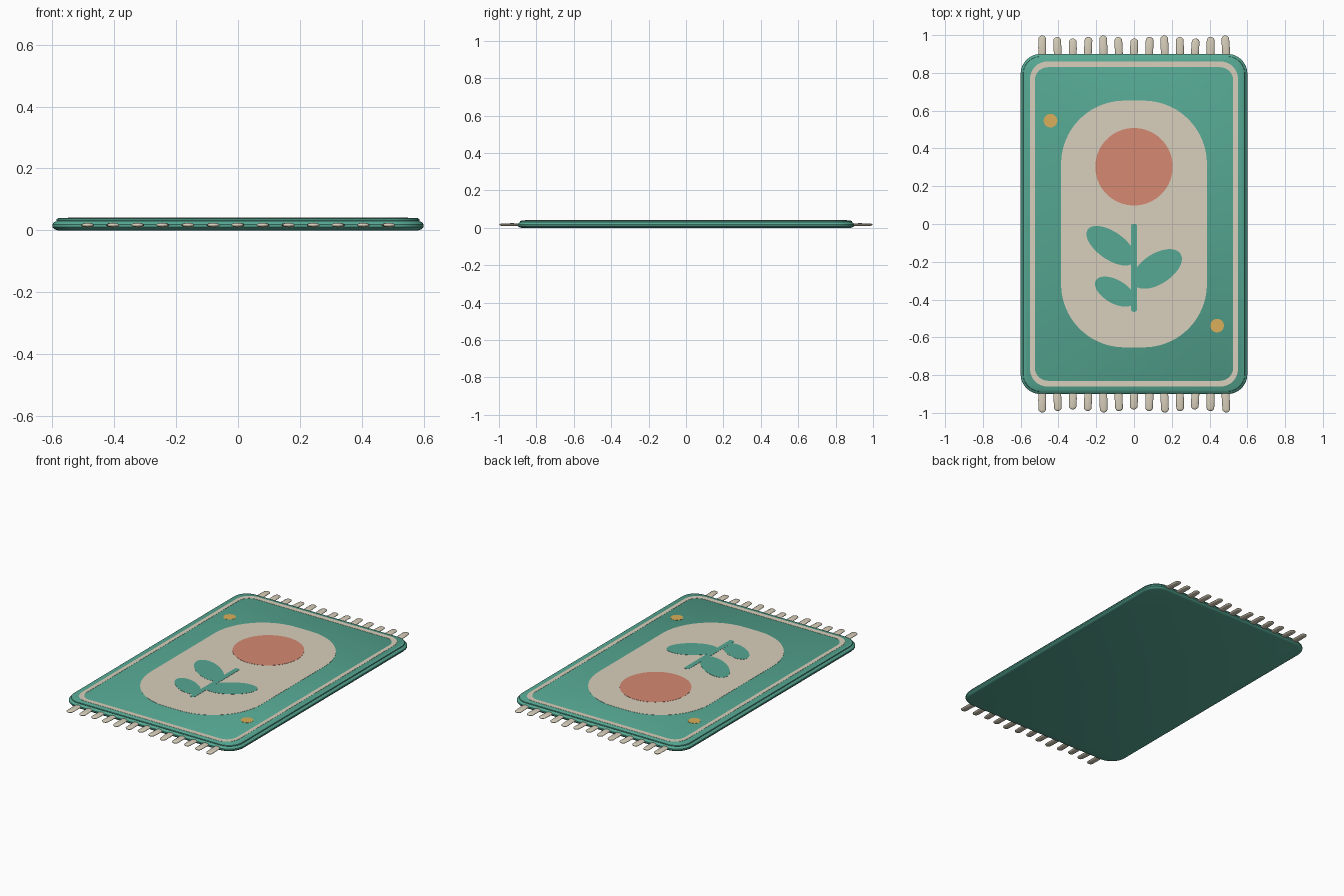
import bpy, bmesh, math
from mathutils import Matrix

if "Cube" in bpy.data.objects:
    bpy.data.objects.remove(bpy.data.objects["Cube"])


def material(name, rgb):
    lin = [((c / 255 + 0.055) / 1.055) ** 2.4 for c in rgb]
    m = bpy.data.materials.new(name)
    m.diffuse_color = (*lin, 1)
    m.use_nodes = True
    m.node_tree.nodes["Principled BSDF"].inputs["Base Color"].default_value = m.diffuse_color
    return m


GREEN = material("sea green", (86, 168, 147))
CREAM = material("warm cream", (216, 207, 187))
CORAL = material("coral", (214, 138, 113))
MUSTARD = material("mustard", (218, 175, 90))


def finish(name, bm, mat, smooth=None):
    bmesh.ops.recalc_face_normals(bm, faces=bm.faces)
    me = bpy.data.meshes.new(name)
    bm.to_mesh(me)
    bm.free()
    me.materials.append(mat)
    ob = bpy.data.objects.new(name, me)
    bpy.context.collection.objects.link(ob)
    if smooth:
        bpy.ops.object.select_all(action='DESELECT')
        ob.select_set(True)
        bpy.context.view_layer.objects.active = ob
        bpy.ops.object.shade_smooth_by_angle(angle=math.radians(smooth))
    return ob


def rounded(hx, hy, r, n=12):
    pts = []
    for k, (sx, sy) in enumerate([(1, 1), (-1, 1), (-1, -1), (1, -1)]):
        for i in range(n + 1):
            a = math.pi / 2 * (k + i / n)
            pts.append((sx * (hx - r) + r * math.cos(a), sy * (hy - r) + r * math.sin(a)))
    return pts


def ellipse(cx, cy, a, b, deg=0, n=48):
    t = math.radians(deg)
    out = []
    for i in range(n):
        u, v = a * math.cos(math.tau * i / n), b * math.sin(math.tau * i / n)
        out.append((cx + u * math.cos(t) - v * math.sin(t), cy + u * math.sin(t) + v * math.cos(t)))
    return out


def skin(bm, loops):
    """Join a list of (outline, z) loops of equal length."""
    rings = [[bm.verts.new((x, y, z)) for x, y in pts] for pts, z in loops]
    for p, q in zip(rings, rings[1:]):
        for i in range(len(p)):
            j = (i + 1) % len(p)
            bm.faces.new((p[i], p[j], q[j], q[i]))
    return rings


def plate(name, pts, z0, z1, mat):
    bm = bmesh.new()
    rings = skin(bm, [(pts, z0), (pts, z1)])
    top = bm.faces.new(rings[-1])
    if top.calc_center_median().z and top.normal.z < 0:
        top.normal_flip()
    return finish(name, bm, mat)


# Rug body: bulging base with a slightly smaller raised top
TOP = 0.04
profile = [(.018, 0), (.006, .004), (0, .011), (0, .019), (.005, .026), (.014, .030),
           (.013, .032), (.014, .036), (.020, TOP)]
bm = bmesh.new()
rings = skin(bm, [(rounded(.6 - d, .9 - d, .105 - d), z) for d, z in profile])
bm.faces.new(rings[0])
bm.faces.new(rings[-1])
finish("rug_body", bm, GREEN, 35)

# Cream border line
L1, L2 = TOP + .001, TOP + .002
bm = bmesh.new()
outer, inner = rounded(.55, .86, .09), rounded(.525, .83, .07)
skin(bm, [(outer, TOP), (outer, L1), (inner, L1), (inner, TOP)])
finish("border_line", bm, CREAM)

# Woven picture: panel, sun, plant, dots
plate("centre_panel", rounded(.386, .653, .335, 20), TOP, L1, CREAM)
plate("sun", ellipse(0, .303, .205, .205, n=64), L1, L2, CORAL)
plate("stem", [(x, y - .232) for x, y in rounded(.016, .233, .012, 4)], L1, L2 + .0002, GREEN)
leaves = [(-.122, -.115, .150, .073, -35), (.122, -.238, .148, .080, 33), (-.1, -.358, .118, .062, -30)]
for i, leaf in enumerate(leaves):
    plate(f"leaf_{i + 1}", ellipse(*leaf), L1, L2, GREEN)
for i, (x, y) in enumerate([(-.442, .547), (.44, -.538)]):
    plate(f"dot_{i + 1}", ellipse(x, y, .036, .036), TOP, L1, MUSTARD)

# Fringe: flattened capsules along both short ends
for side, label in ((1, "back"), (-1, "front")):
    bm = bmesh.new()
    for i in range(13):
        tip = .99 + .008 * math.cos(i * math.tau / 4)
        tilt = math.radians(3) * math.sin(i * 1.7)
        half = (tip - .87) / 2
        made = bmesh.ops.create_uvsphere(bm, u_segments=16, v_segments=10, radius=.021)["verts"]
        bmesh.ops.rotate(bm, verts=made, matrix=Matrix.Rotation(math.pi / 2, 3, 'X'))
        for v in made:
            v.co.z *= .36
            if abs(v.co.y) > 1e-5:
                v.co.y += math.copysign(half - .021, v.co.y)
        bmesh.ops.rotate(bm, verts=made, matrix=Matrix.Rotation(tilt, 3, 'Z'))
        bmesh.ops.translate(bm, verts=made, vec=((i - 6) * .081, side * (tip - half), .017))
    finish(f"{label}_fringe", bm, CREAM, 50)
